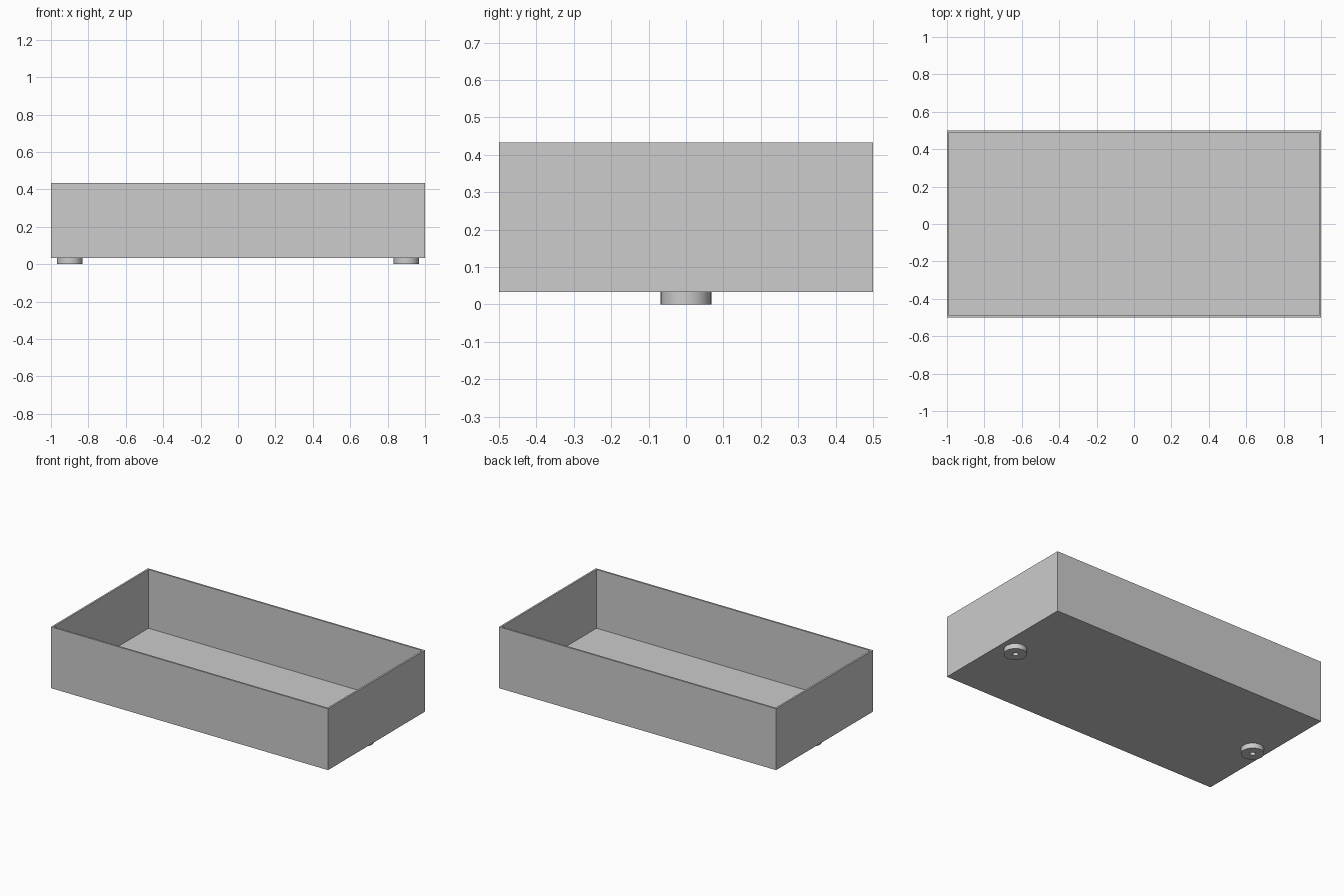
import bpy
import bmesh
import math
from mathutils import Matrix, Vector

default = bpy.data.objects.get("Cube")
if default:
    bpy.data.objects.remove(default, do_unlink=True)

FOOT_H = 0.0333
WALL = 0.0167
HEIGHT = 0.4

grey = bpy.data.materials.new("light grey")
grey.use_nodes = True
colour = (0.604, 0.604, 0.604, 1)
grey.diffuse_color = colour
grey.node_tree.nodes["Principled BSDF"].inputs["Base Color"].default_value = colour


def add_object(name, bm):
    bmesh.ops.recalc_face_normals(bm, faces=bm.faces)
    mesh = bpy.data.meshes.new(name)
    bm.to_mesh(mesh)
    bm.free()
    mesh.materials.append(grey)
    obj = bpy.data.objects.new(name, mesh)
    bpy.context.collection.objects.link(obj)
    return obj


# Open tray: a box whose top is inset to the wall thickness and pushed down
bm = bmesh.new()
centre = Matrix.Translation((0, 0, FOOT_H + HEIGHT / 2))
bmesh.ops.create_cube(bm, size=1, matrix=centre @ Matrix.Diagonal((2, 1, HEIGHT, 1)))
top = max(bm.faces, key=lambda f: f.calc_center_median().z)
bmesh.ops.inset_region(bm, faces=[top], thickness=WALL)
floor = bmesh.ops.extrude_discrete_faces(bm, faces=[top])["faces"][0]
bmesh.ops.translate(bm, verts=floor.verts, vec=Vector((0, 0, WALL - HEIGHT)))
add_object("tray", bm)


# Round feet with a screw hole: a closed rectangular section spun about z
def add_foot(name, x):
    outer, hole = 0.0675, 0.017
    section = [(hole, 0), (outer, 0), (outer, FOOT_H), (hole, FOOT_H)]
    bm = bmesh.new()
    verts = [bm.verts.new((r, 0, z)) for r, z in section]
    edges = [bm.edges.new((verts[i], verts[(i + 1) % 4])) for i in range(4)]
    bmesh.ops.spin(bm, geom=verts + edges, cent=(0, 0, 0), axis=(0, 0, 1),
                   angle=math.tau, steps=48, use_merge=True)
    bmesh.ops.remove_doubles(bm, verts=bm.verts, dist=0.0001)
    foot = add_object(name, bm)
    foot.location.x = x
    bpy.ops.object.select_all(action="DESELECT")
    foot.select_set(True)
    bpy.context.view_layer.objects.active = foot
    bpy.ops.object.shade_smooth_by_angle(angle=math.radians(30))


add_foot("left_foot", 0.9)
add_foot("right_foot", -0.9)
